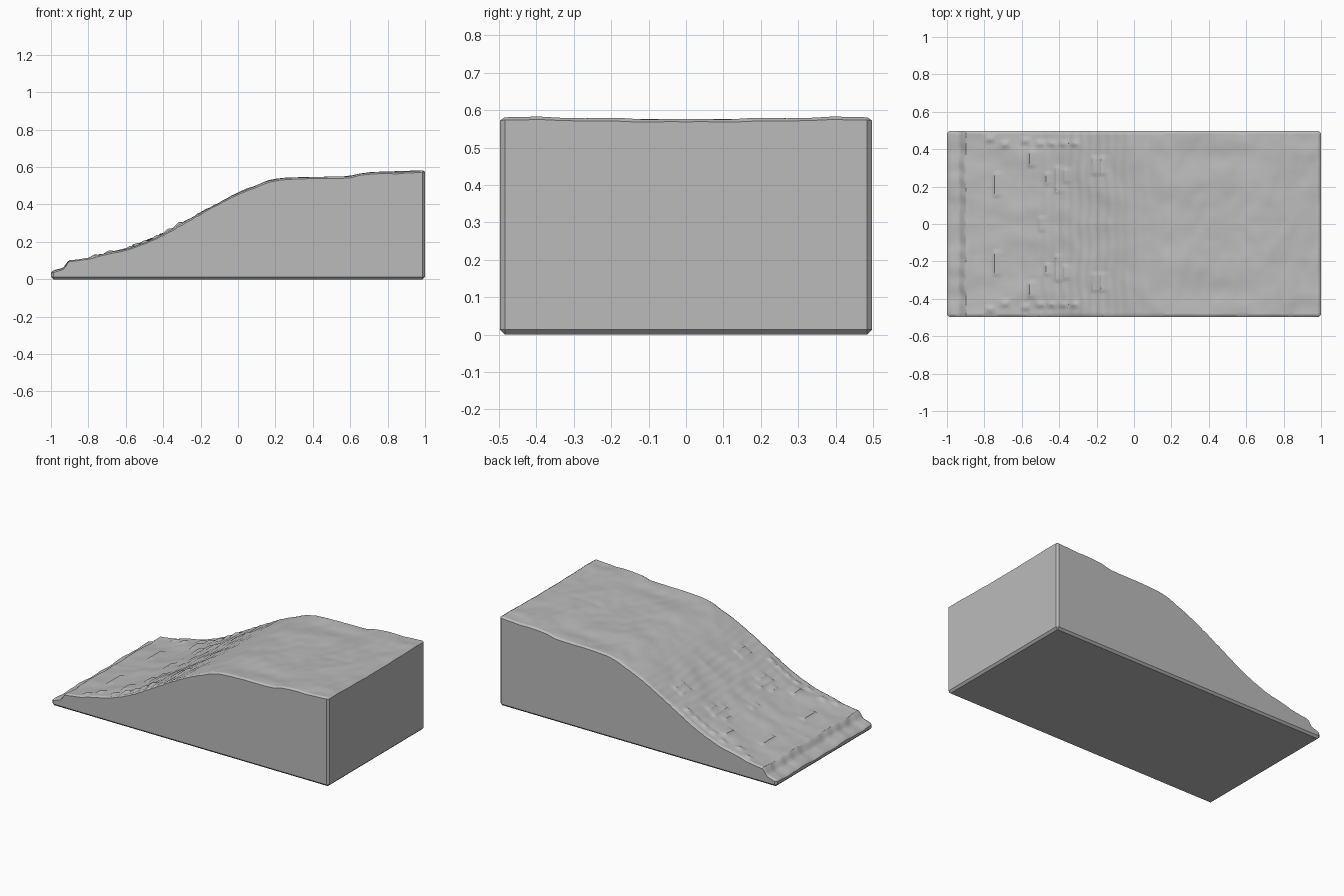
import bpy
import bmesh
import math
from mathutils import Vector, noise

default = bpy.data.objects.get("Cube")
if default:
    bpy.data.objects.remove(default, do_unlink=True)

HALF_X, HALF_Y, EDGE = 1.0, 0.497, 0.013
COLS, ROWS = 180, 90

# Height of the ground along the length of the block
PROFILE = [(-1, .038), (-.955, .053), (-.93, .06), (-.905, .1), (-.8, .111),
           (-.7, .139), (-.6, .161), (-.5, .198), (-.4, .243), (-.3, .297),
           (-.2, .353), (-.1, .41), (0, .462), (.1, .505), (.2, .537),
           (.3, .541), (.58, .548), (.68, .567), (.8, .572), (1, .577)]
# Small ledges (x, centre |y|, half length) and stones beside the path
LEDGES = [(-.75, .21, .06), (-.56, .35, .04), (-.51, .01, .03), (-.48, .24, .03),
          (-.42, .24, .07), (-.38, .26, .04), (-.22, .31, .05), (-.18, .31, .05)]
STONES = [(-.77, .455), (-.69, .425), (-.58, .445), (-.5, .43),
          (-.44, .43), (-.38, .43), (-.32, .43)]


def profile_height(x):
    for (x0, z0), (x1, z1) in zip(PROFILE, PROFILE[1:]):
        if x <= x1:
            return z0 + (z1 - z0) * (x - x0) / (x1 - x0)
    return PROFILE[-1][1]


def ground(x, y):
    side = abs(y)
    wobble = 0.012 * noise.noise(Vector((side * 14, 3, 0)))
    near = x + wobble if x < -.85 else x
    # Averaging softens the bends, except at the foot
    soft = .006 if x < -.85 else .03
    z = sum(profile_height(max(-1, min(1, near + k * soft))) for k in (-1, 0, 1)) / 3
    z += .007 * noise.noise(Vector((x * 5, side * 7, 1)))
    z += .003 * noise.noise(Vector((x * 16, side * 12, 5)))
    # Cross ripples on the slope, fading towards both ends
    fade = max(0, 1 - abs(x + .25) / .4)
    z += .0018 * fade * math.sin(x * 130 + 2 * noise.noise(Vector((x, side * 5, 2))))
    for lx, ly, half in LEDGES:
        if abs(side - ly) < half and 0 <= x - lx < .05:
            z += .008 * (1 - (x - lx) / .05)
    for sx, sy in STONES:
        reach = max(abs(x - sx) / .03, abs(side - sy) / .022)
        z += .013 * max(0, 1 - reach)
    # Swells across the high end
    high = max(0, min(1, (x - .6) / .3))
    z += high * .008 * math.exp(-((side - .38) / .07) ** 2)
    return z


def spaced(count, half):
    """Even spacing with one narrow strip along each edge."""
    inner = half - EDGE
    return [-half] + [-inner + 2 * inner * i / count for i in range(count + 1)] + [half]


def clamp(value, limit):
    return max(-limit, min(limit, value))


def build_block():
    bm = bmesh.new()
    xs, ys = spaced(COLS, HALF_X), spaced(ROWS, HALF_Y)

    # Ground surface, with the four corners cut off
    grid = {}
    for i, x in enumerate(xs):
        for j, y in enumerate(ys):
            on_x, on_y = abs(x) == HALF_X, abs(y) == HALF_Y
            if not (on_x and on_y):
                drop = .008 if on_x or on_y else 0
                grid[i, j] = bm.verts.new((x, y, ground(x, y) - drop))
    for i in range(len(xs) - 1):
        for j in range(len(ys) - 1):
            keys = [(i, j), (i + 1, j), (i + 1, j + 1), (i, j + 1)]
            bm.faces.new([grid[k] for k in keys if k in grid])

    # Straight walls, then a bevel in to the base
    rim = [e for e in bm.edges if e.is_boundary]
    for height, inset in ((EDGE, 0), (0, EDGE)):
        made = bmesh.ops.extrude_edge_only(bm, edges=rim)["geom"]
        for v in (g for g in made if isinstance(g, bmesh.types.BMVert)):
            v.co = (clamp(v.co.x, HALF_X - inset), clamp(v.co.y, HALF_Y - inset), height)
        rim = [g for g in made if isinstance(g, bmesh.types.BMEdge) and g.is_boundary]
    bmesh.ops.remove_doubles(bm, verts=[v for v in bm.verts if v.co.z < .001], dist=.0001)

    # Flat base
    bmesh.ops.holes_fill(bm, edges=[e for e in bm.edges if e.is_boundary], sides=0)
    bmesh.ops.recalc_face_normals(bm, faces=bm.faces)

    mesh = bpy.data.meshes.new("hillside_block")
    bm.to_mesh(mesh)
    bm.free()
    obj = bpy.data.objects.new("hillside_block", mesh)
    bpy.context.collection.objects.link(obj)
    return obj


block = build_block()

# Plain grey all over
grey = bpy.data.materials.new("plain grey")
grey.use_nodes = True
colour = (.5, .5, .5, 1)
grey.diffuse_color = colour
grey.node_tree.nodes["Principled BSDF"].inputs["Base Color"].default_value = colour
block.data.materials.append(grey)

bpy.ops.object.select_all(action="DESELECT")
block.select_set(True)
bpy.context.view_layer.objects.active = block
bpy.ops.object.shade_smooth_by_angle(angle=math.radians(30))
